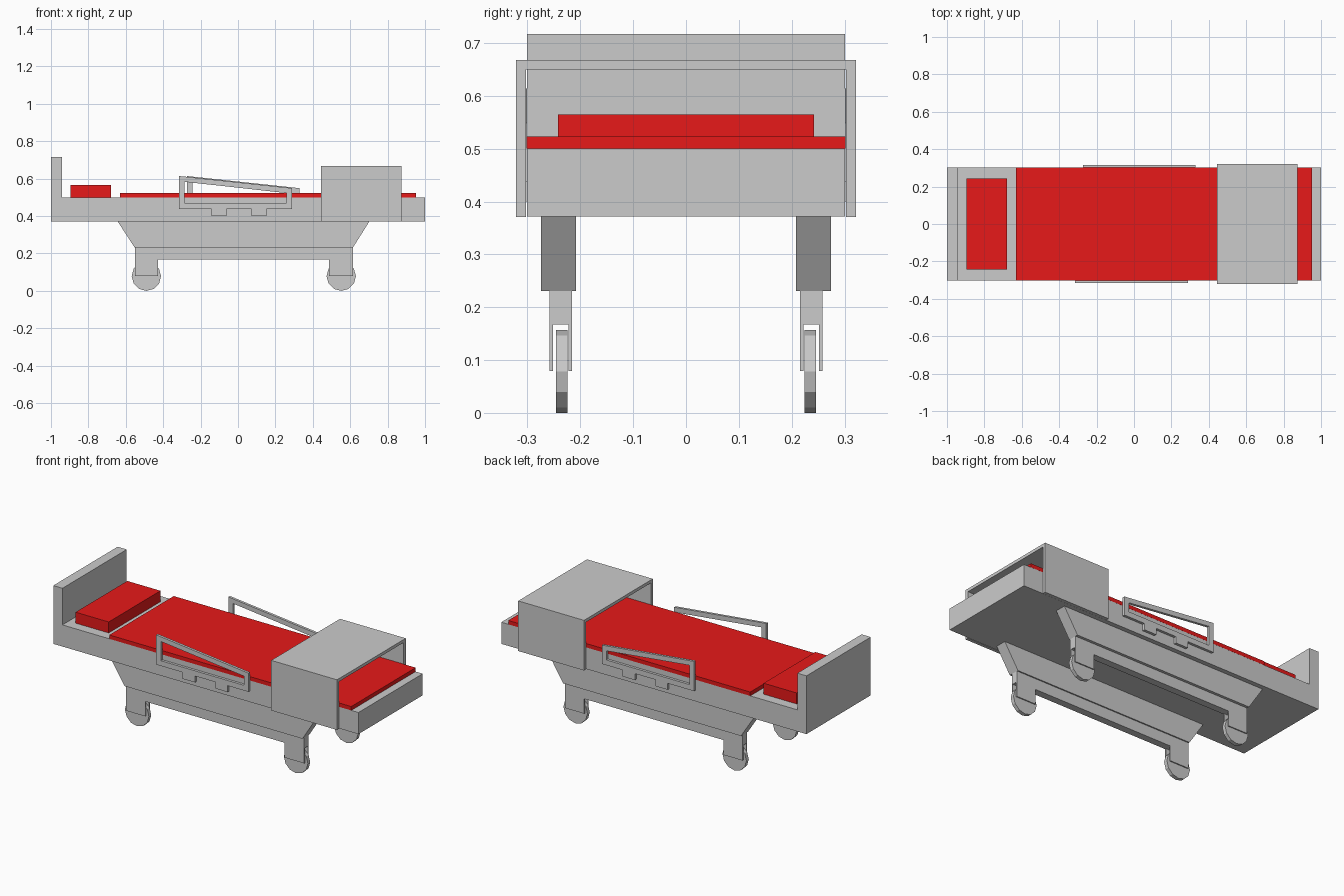
import bpy, bmesh, math

if "Cube" in bpy.data.objects:
    bpy.data.objects.remove(bpy.data.objects["Cube"])

red = bpy.data.materials.new("red_fabric")
red.diffuse_color = (0.8, 0.01, 0.01, 1)
red.use_nodes = True
red.node_tree.nodes["Principled BSDF"].inputs["Base Color"].default_value = red.diffuse_color


def finish(bm, name, mat=None):
    bmesh.ops.recalc_face_normals(bm, faces=bm.faces)
    me = bpy.data.meshes.new(name)
    bm.to_mesh(me)
    bm.free()
    ob = bpy.data.objects.new(name, me)
    bpy.context.collection.objects.link(ob)
    if mat:
        me.materials.append(mat)
    return ob


def extrude_y(bm, faces, depth):
    ext = bmesh.ops.extrude_face_region(bm, geom=faces)
    verts = [g for g in ext["geom"] if isinstance(g, bmesh.types.BMVert)]
    bmesh.ops.translate(bm, verts=verts, vec=(0, depth, 0))


def add_prism(bm, pts, y0, y1):
    # (x, z) outline extruded along y
    face = bm.faces.new([bm.verts.new((x, y0, z)) for x, z in pts])
    extrude_y(bm, [face], y1 - y0)


def rect(x0, x1, z0, z1):
    return [(x0, z0), (x1, z0), (x1, z1), (x0, z1)]


def prism(name, pts, y0, y1, mat=None):
    bm = bmesh.new()
    add_prism(bm, pts, y0, y1)
    return finish(bm, name, mat)


# Bed base with headboard, one L-shaped side profile
prism("bed_base", [(-1, 0.372), (1, 0.372), (1, 0.5), (-0.94, 0.5),
                   (-0.94, 0.717), (-1, 0.717)], -0.301, 0.301)

# Mattress and pillow
prism("mattress", rect(-0.632, 0.953, 0.5, 0.523), -0.3015, 0.3015, red)
prism("pillow", rect(-0.895, -0.678, 0.5, 0.565), -0.242, 0.242, red)

# Over-bed table: inverted U cross-section along x
bm = bmesh.new()
section = [(-0.322, 0.371), (-0.322, 0.668), (0.322, 0.668), (0.322, 0.371),
           (0.303, 0.371), (0.303, 0.65), (-0.303, 0.65), (-0.303, 0.371)]
face = bm.faces.new([bm.verts.new((0.443, y, z)) for y, z in section])
ext = bmesh.ops.extrude_face_region(bm, geom=[face])
bmesh.ops.translate(bm, vec=(0.431, 0, 0),
                    verts=[g for g in ext["geom"] if isinstance(g, bmesh.types.BMVert)])
finish(bm, "table")


# Side rails: sloped frame with two mounting feet
def rail(name, y0, y1, dx):
    outer = [(-0.315, 0.438), (0.289, 0.438), (0.289, 0.549), (-0.315, 0.614)]
    inner = [(-0.285, 0.469), (0.259, 0.469), (0.259, 0.523), (-0.285, 0.583)]
    bm = bmesh.new()
    o = [bm.verts.new((x + dx, y0, z)) for x, z in outer]
    i = [bm.verts.new((x + dx, y0, z)) for x, z in inner]
    ring = [bm.faces.new((o[k], o[(k + 1) % 4], i[(k + 1) % 4], i[k])) for k in range(4)]
    extrude_y(bm, ring, y1 - y0)
    for x in (-0.141, 0.073):
        add_prism(bm, rect(x + dx, x + dx + 0.08, 0.4, 0.438), y0, y1)
    finish(bm, name)


rail("front_rail", -0.316, -0.301, 0)
rail("back_rail", 0.301, 0.316, 0.041)

# Undercarriage on each side: tapered beam, lower beam with forks, wheels
for side, s in (("front", -1), ("back", 1)):
    prism(side + "_upper_beam", [(-0.644, 0.372), (0.703, 0.372), (0.614, 0.231),
                                 (-0.552, 0.231)], s * 0.208, s * 0.274)
    bm = bmesh.new()
    add_prism(bm, rect(-0.552, 0.614, 0.167, 0.231), s * 0.2155, s * 0.258)
    for x0, x1 in ((-0.552, -0.427), (0.487, 0.614)):
        for ya, yb in ((0.2155, 0.222), (0.2515, 0.258)):
            add_prism(bm, rect(x0, x1, 0.079, 0.167), s * ya, s * yb)
    finish(bm, side + "_lower_beam")
    for end, x in (("head", -0.49), ("foot", 0.552)):
        r = 0.0785
        pts = [(x + r * math.cos(k * math.pi / 6), r + r * math.sin(k * math.pi / 6))
               for k in range(12)]
        prism(f"{side}_{end}_wheel", pts, s * 0.2245, s * 0.2465)
